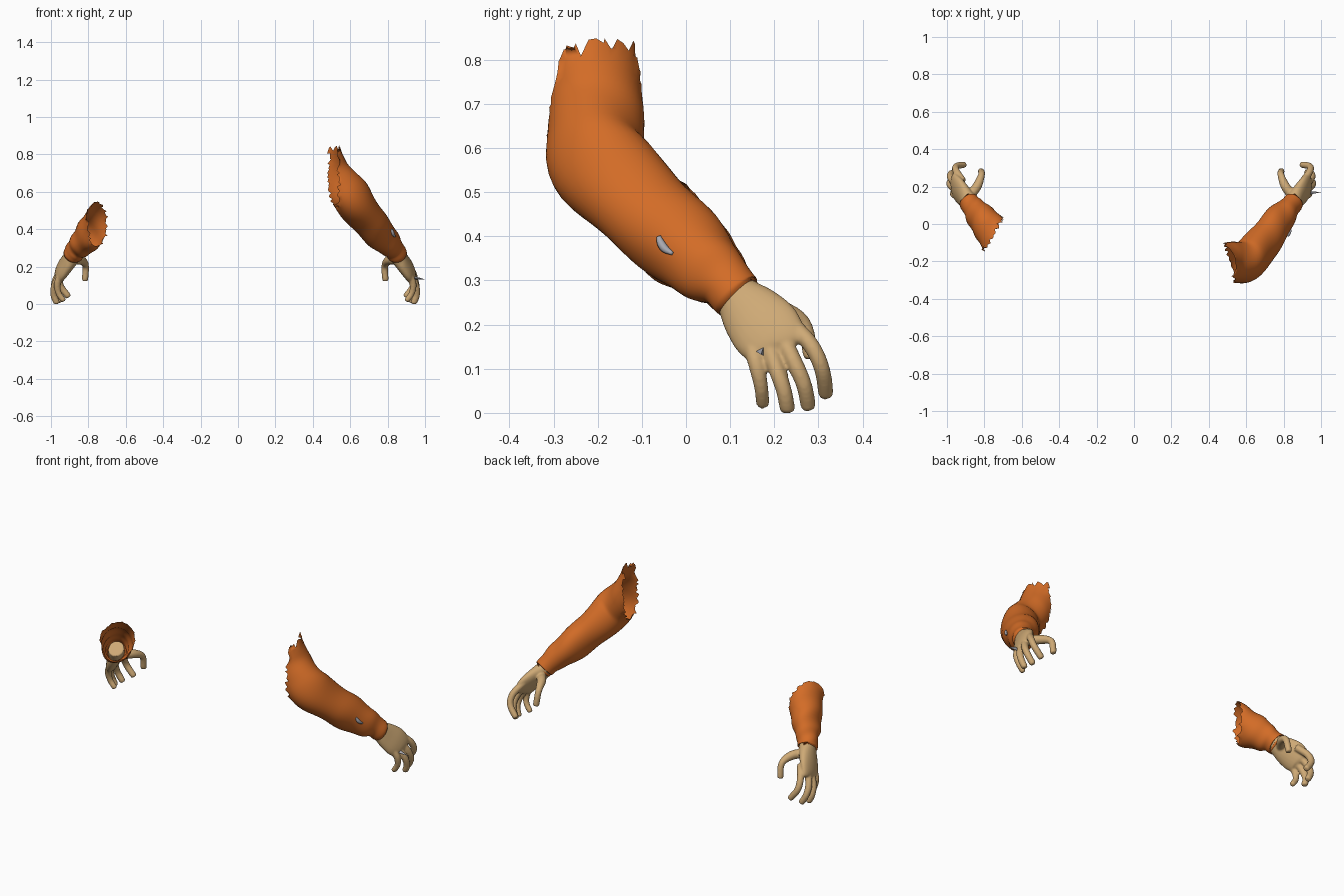
import bpy, bmesh, math, random
from mathutils import Vector
from mathutils.bvhtree import BVHTree

random.seed(4)
if "Cube" in bpy.data.objects:
    bpy.data.objects.remove(bpy.data.objects["Cube"])


def material(name, color):
    m = bpy.data.materials.new(name)
    m.use_nodes = True
    m.diffuse_color = (*color, 1)
    m.node_tree.nodes["Principled BSDF"].inputs["Base Color"].default_value = (*color, 1)
    return m


ORANGE = material("orange cloth", (0.65, 0.15, 0.02))
SKIN = material("tan skin", (0.62, 0.40, 0.18))
METAL = material("grey metal", (0.40, 0.40, 0.44))
WIDE = Vector((0, 0.82, 0.57))      # direction across the palm


def spline(rings, steps):
    """Smooth interpolation through (x, y, z, wide radius, thin radius) rings."""
    pts = [Vector(r) for r in rings]
    pts = [2 * pts[0] - pts[1]] + pts + [2 * pts[-1] - pts[-2]]
    out = []
    for i in range(1, len(pts) - 2):
        a, b, c, d = pts[i - 1:i + 3]
        for s in range(steps):
            t = s / steps
            out.append(b + (c - a) * (t / 2) + (2 * a - 5 * b + 4 * c - d) * (t * t / 2)
                       + (3 * b - a - 3 * c + d) * (t ** 3 / 2))
    return out + [pts[-2]]


def loft(bm, rings, steps=5, sides=16, cap=True, ripple=None):
    """Tube with elliptical sections following the rings."""
    path = spline(rings, steps)
    loops = []
    for i, p in enumerate(path):
        along = Vector((path[min(i + 1, len(path) - 1)] - path[max(i - 1, 0)])[:3]).normalized()
        u = (WIDE - along * WIDE.dot(along)).normalized()
        v = along.cross(u)
        loop = []
        for k in range(sides):
            a = math.tau * k / sides
            swell = 1 + (ripple(i / (len(path) - 1), a) if ripple else 0)
            offset = (u * math.cos(a) * p[3] + v * math.sin(a) * p[4]) * swell
            loop.append(bm.verts.new(Vector(p[:3]) + offset))
        loops.append(loop)
    for a, b in zip(loops, loops[1:]):
        for k in range(sides):
            n = (k + 1) % sides
            bm.faces.new((a[k], a[n], b[n], b[k]))
    if cap:
        bm.faces.new(loops[0][::-1])
        bm.faces.new(loops[-1])


def finish(bm, name, mat, side=1, smooth=True):
    """Place on the given side and turn into an object."""
    if side < 0:
        for v in bm.verts:
            v.co.x = -v.co.x - 0.03
    bmesh.ops.recalc_face_normals(bm, faces=bm.faces)
    me = bpy.data.meshes.new(name)
    bm.to_mesh(me)
    bm.free()
    me.materials.append(mat)
    if smooth:
        me.shade_smooth()
    ob = bpy.data.objects.new(name, me)
    bpy.context.collection.objects.link(ob)
    return ob


def tear(bm, point, normal, jag):
    """Cut away everything past a plane and roughen the new edge."""
    n = Vector(normal).normalized()
    cut = bmesh.ops.bisect_plane(bm, geom=bm.verts[:] + bm.edges[:] + bm.faces[:],
                                 plane_co=point, plane_no=n, clear_outer=True)
    for g in cut["geom_cut"]:
        if isinstance(g, bmesh.types.BMVert):
            g.co += n * random.uniform(-jag, jag)


def folds(t, a):
    """Slanting cloth wrinkles, calm at the cuff."""
    calm = min(1, max(0, (t - 0.14) * 6))
    return calm * (0.035 * math.sin(34 * t + 2.2 * math.sin(a + 0.6))
                   + 0.025 * math.sin(3 * a + 17 * t))


SLEEVE = [(.848, .112, .27, .047, .042), (.852, .114, .266, .059, .053),
          (.832, .09, .295, .062, .056), (.80, .05, .33, .083, .07),
          (.75, -.015, .387, .099, .083), (.69, -.095, .46, .105, .092),
          (.62, -.185, .552, .114, .104), (.55, -.207, .635, .110, .104),
          (.48, -.21, .72, .110, .105), (.42, -.21, .86, .108, .105),
          (.39, -.21, .95, .108, .105)]
PALM = [(.83, .085, .305, .046, .042), (.85, .115, .265, .053, .043),
        (.875, .145, .23, .071, .039), (.905, .18, .19, .081, .034),
        (.925, .207, .158, .072, .027), (.932, .215, .142, .055, .016)]
FINGERS = {
    "little": [(.91, .145, .165), (.935, .16, .11), (.93, .17, .06), (.905, .174, .022)],
    "ring": [(.915, .18, .17), (.95, .205, .10), (.955, .222, .05), (.94, .23, .008)],
    "middle": [(.915, .21, .185), (.948, .243, .12), (.95, .267, .065), (.925, .277, .016)],
    "index": [(.905, .23, .21), (.94, .282, .155), (.94, .308, .1), (.90, .317, .044)],
    "thumb": [(.86, .135, .235), (.81, .2, .235), (.785, .264, .205), (.788, .282, .132)],
}


def hand(side):
    bm = bmesh.new()
    loft(bm, PALM, sides=24)
    for name, pts in FINGERS.items():
        tuck = 0.02 if side < 0 and name == "index" else 0
        base = 0.026 if name == "thumb" else 0.02
        tip = 0.015 if name == "little" else 0.017
        rings = [(x - tuck, y, z, r, r) for (x, y, z), r in
                 zip(pts, (base, base - .001, tip + .001, tip))]
        end = Vector(pts[-1]) + (Vector(pts[-1]) - Vector(pts[-2])).normalized() * 0.009
        rings.append((end.x - tuck, end.y, end.z, .009, .009))
        loft(bm, rings)
    for v in bm.verts:
        v.co.z = max(v.co.z, 0)
    ob = finish(bm, "left_hand" if side > 0 else "right_hand", SKIN, side)
    # Fuse palm and fingers into one soft surface
    mod = ob.modifiers.new("fuse", 'REMESH')
    mod.mode = 'VOXEL'
    mod.voxel_size = 0.005
    mod.use_smooth_shade = True
    mod = ob.modifiers.new("soften", 'SMOOTH')
    mod.factor = 0.5
    mod.iterations = 5


for side in (1, -1):
    hand(side)

# Long left sleeve, torn above the elbow
bm = bmesh.new()
loft(bm, SLEEVE, steps=6, sides=40, cap=False, ripple=folds)
tear(bm, (.51, -.2, .6), (-1, -.25, 0), 0.012)
tear(bm, (.51, -.2, .825), (-.1, .0, 1), 0.022)
surface = BVHTree.FromBMesh(bm)
finish(bm, "left_sleeve", ORANGE)

# Short right sleeve, torn below the elbow
bm = bmesh.new()
loft(bm, SLEEVE[:7], steps=6, sides=40, cap=False, ripple=folds)
tear(bm, (.725, -.06, .4), (-.86, -.51, 0), 0.012)
finish(bm, "right_sleeve", ORANGE, -1)

# Curved metal pin lying on the left sleeve
bm = bmesh.new()
rings = []
for y, z, r in ((-.062, .40, .005), (-.057, .385, .009), (-.047, .371, .009), (-.031, .361, .004)):
    hit = surface.ray_cast(Vector((2, y, z)), Vector((-1, 0, 0)))[0]
    rings.append(((hit.x if hit else .84) + .003, y, z, r, r))
loft(bm, rings, sides=8)
finish(bm, "sleeve_pin", METAL)

# Small spike on the back of the left hand
bm = bmesh.new()
base = [bm.verts.new((.94, .17 + .012 * math.cos(a), .14 + .012 * math.sin(a)))
        for a in (math.pi, math.pi / 3, -math.pi / 3)]
tip = bm.verts.new((1.0, .17, .132))
bm.faces.new(base)
for i in range(3):
    bm.faces.new((base[i], base[(i + 1) % 3], tip))
finish(bm, "hand_spike", METAL, smooth=False)
